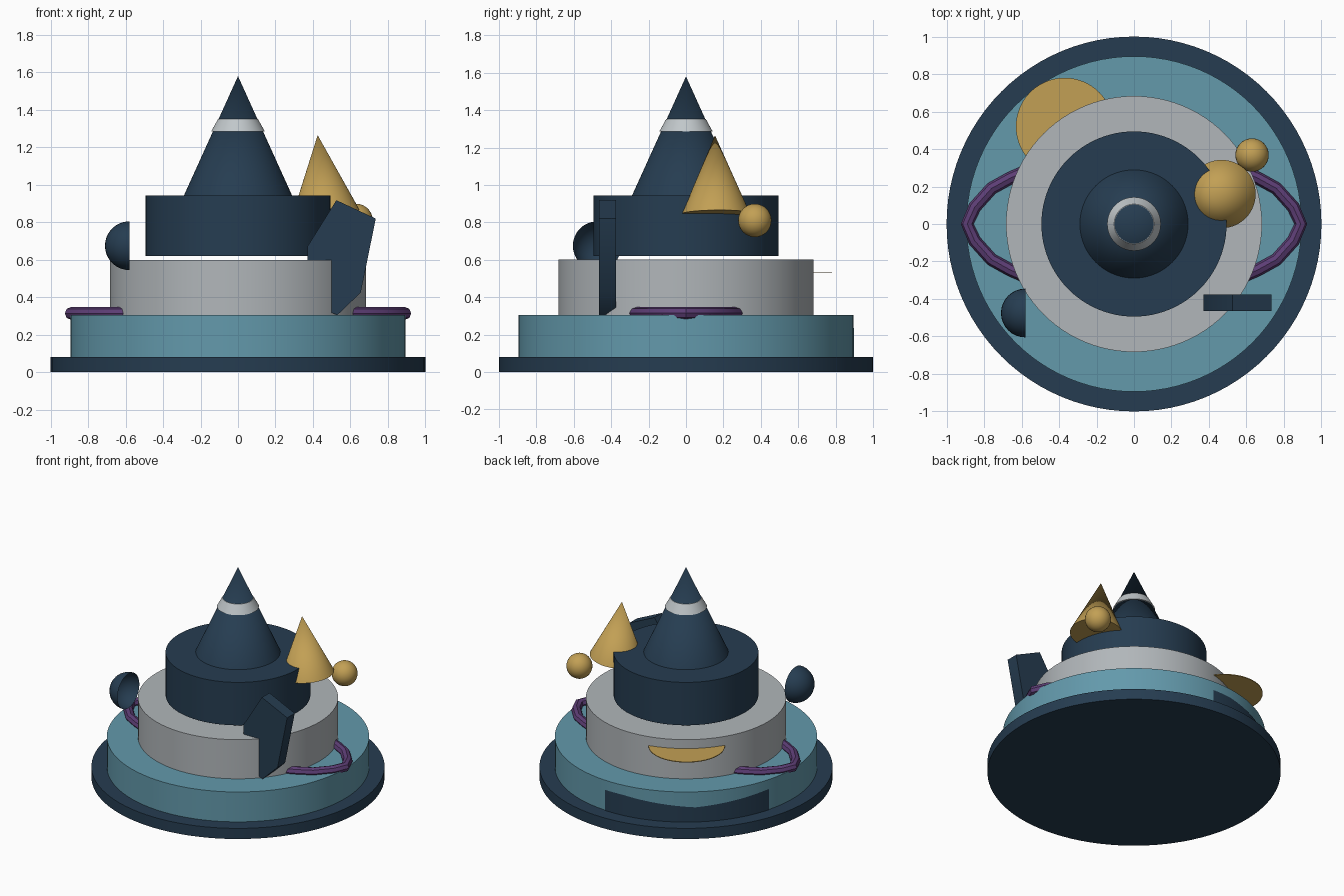
import bpy, bmesh, math
from mathutils import Vector

if "Cube" in bpy.data.objects:
    bpy.data.objects.remove(bpy.data.objects["Cube"])

def material(name, rgb):
    m = bpy.data.materials.new(name)
    m.diffuse_color = (*rgb, 1)
    m.use_nodes = True
    m.node_tree.nodes["Principled BSDF"].inputs["Base Color"].default_value = m.diffuse_color
    return m

NAVY = material("navy", (0.019, 0.046, 0.082))
TEAL = material("teal", (0.125, 0.32, 0.41))
GREY = material("grey", (0.44, 0.47, 0.49))
SILVER = material("pale silver", (0.53, 0.57, 0.59))
GOLD = material("gold", (0.54, 0.35, 0.09))
PURPLE = material("purple", (0.11, 0.048, 0.18))

def finish(obj, name, mat):
    obj.name = name
    obj.data.materials.append(mat)
    bpy.ops.object.select_all(action='DESELECT')
    obj.select_set(True)
    bpy.context.view_layer.objects.active = obj
    bpy.ops.object.shade_smooth_by_angle(angle=math.radians(35))
    return obj

def frustum(name, mat, r1, r2, z1, z2):
    bpy.ops.mesh.primitive_cone_add(vertices=96, radius1=r1, radius2=r2,
                                    depth=z2 - z1, location=(0, 0, (z1 + z2) / 2))
    return finish(bpy.context.object, name, mat)

def from_bmesh(bm, name, mat):
    me = bpy.data.meshes.new(name)
    bm.to_mesh(me)
    bm.free()
    obj = bpy.data.objects.new(name, me)
    bpy.context.collection.objects.link(obj)
    return finish(obj, name, mat)

# Stacked tiers and the spire
frustum("base_disc", NAVY, 1.0, 1.0, 0, 0.08)
frustum("lower_tier", TEAL, 0.895, 0.895, 0.08, 0.305)
frustum("middle_tier", GREY, 0.683, 0.683, 0.305, 0.60)
frustum("upper_tier", NAVY, 0.494, 0.494, 0.62, 0.943)
frustum("spire", NAVY, 0.29, 0, 0.94, 1.58)
frustum("spire_band", SILVER, 0.143, 0.106, 1.285, 1.352)

# Tilted gold cone: axis runs from base centre to apex
apex, foot = Vector((0.425, 0.155, 1.265)), Vector((0.468, 0.16, 0.847))
axis = apex - foot
bpy.ops.mesh.primitive_cone_add(vertices=64, radius1=0.182, radius2=0,
                                depth=axis.length, location=(apex + foot) / 2,
                                rotation=axis.to_track_quat('Z', 'Y').to_euler())
finish(bpy.context.object, "side_cone", GOLD)

# Gold ball
bpy.ops.mesh.primitive_uv_sphere_add(segments=32, ring_count=16, radius=0.089,
                                     location=(0.63, 0.368, 0.81))
finish(bpy.context.object, "gold_ball", GOLD)

# Thin gold shelf at the back left
shelf = frustum("gold_shelf", GOLD, 0.26, 0.26, 0.528, 0.533)
shelf.location.x, shelf.location.y = -0.37, 0.52

# Half bowl opening towards +x
bm = bmesh.new()
bmesh.ops.create_uvsphere(bm, u_segments=32, v_segments=16, radius=0.13)
bmesh.ops.bisect_plane(bm, geom=bm.verts[:] + bm.edges[:] + bm.faces[:],
                       plane_co=(0, 0, 0), plane_no=(1, 0, 0), clear_outer=True)
bowl = from_bmesh(bm, "half_bowl", NAVY)
bowl.location = (-0.58, -0.475, 0.675)

# Angular plate standing at the front right
outline = [(0.525, 0.918), (0.735, 0.82), (0.655, 0.425), (0.53, 0.305),
           (0.42, 0.35), (0.37, 0.56), (0.37, 0.67)]
bm = bmesh.new()
face = bm.faces.new([bm.verts.new((x, -0.465, z)) for x, z in outline])
ext = bmesh.ops.extrude_face_region(bm, geom=[face], use_keep_orig=True)
for v in ext["geom"]:
    if isinstance(v, bmesh.types.BMVert):
        v.co.y = -0.375
bmesh.ops.recalc_face_normals(bm, faces=bm.faces[:])
from_bmesh(bm, "angular_plate", NAVY)

# Navy panel wrapped round the back left of the lower tier, dipping mid way
bm = bmesh.new()
N, a0, a1, mid = 40, 87, 164, 129
rows = []
for i in range(N + 1):
    deg = a0 + (a1 - a0) * i / N
    a = math.radians(deg)
    x, y = 0.899 * math.cos(a), 0.899 * math.sin(a)
    top = 0.19 + 0.045 * min(1, abs(deg - mid) / 33)
    rows.append((bm.verts.new((x, y, 0.08)), bm.verts.new((x, y, top))))
for (b0, t0), (b1, t1) in zip(rows, rows[1:]):
    bm.faces.new((b1, b0, t0, t1))
bmesh.ops.recalc_face_normals(bm, faces=bm.faces[:])
for f in bm.faces:
    c = f.calc_center_median()
    if f.normal.x * c.x + f.normal.y * c.y < 0:
        f.normal_flip()
from_bmesh(bm, "wrapped_panel", NAVY)

# Purple loop handles on both sides
half = [(0.58, 0.28), (0.66, 0.245), (0.76, 0.19), (0.85, 0.09), (0.89, 0)]
path = half + [(x, -y) for x, y in reversed(half[:-1])]
for side, name in ((1, "right_handle"), (-1, "left_handle")):
    cu = bpy.data.curves.new(name, 'CURVE')
    cu.dimensions = '3D'
    cu.bevel_depth = 0.034
    cu.bevel_resolution = 2
    sp = cu.splines.new('POLY')
    sp.points.add(len(path) - 1)
    for p, (x, y) in zip(sp.points, path):
        p.co = (side * x, side * y, 0.314, 1)
    obj = bpy.data.objects.new(name, cu)
    bpy.context.collection.objects.link(obj)
    bpy.ops.object.select_all(action='DESELECT')
    obj.select_set(True)
    bpy.context.view_layer.objects.active = obj
    bpy.ops.object.convert(target='MESH')
    finish(bpy.context.object, name, PURPLE)
